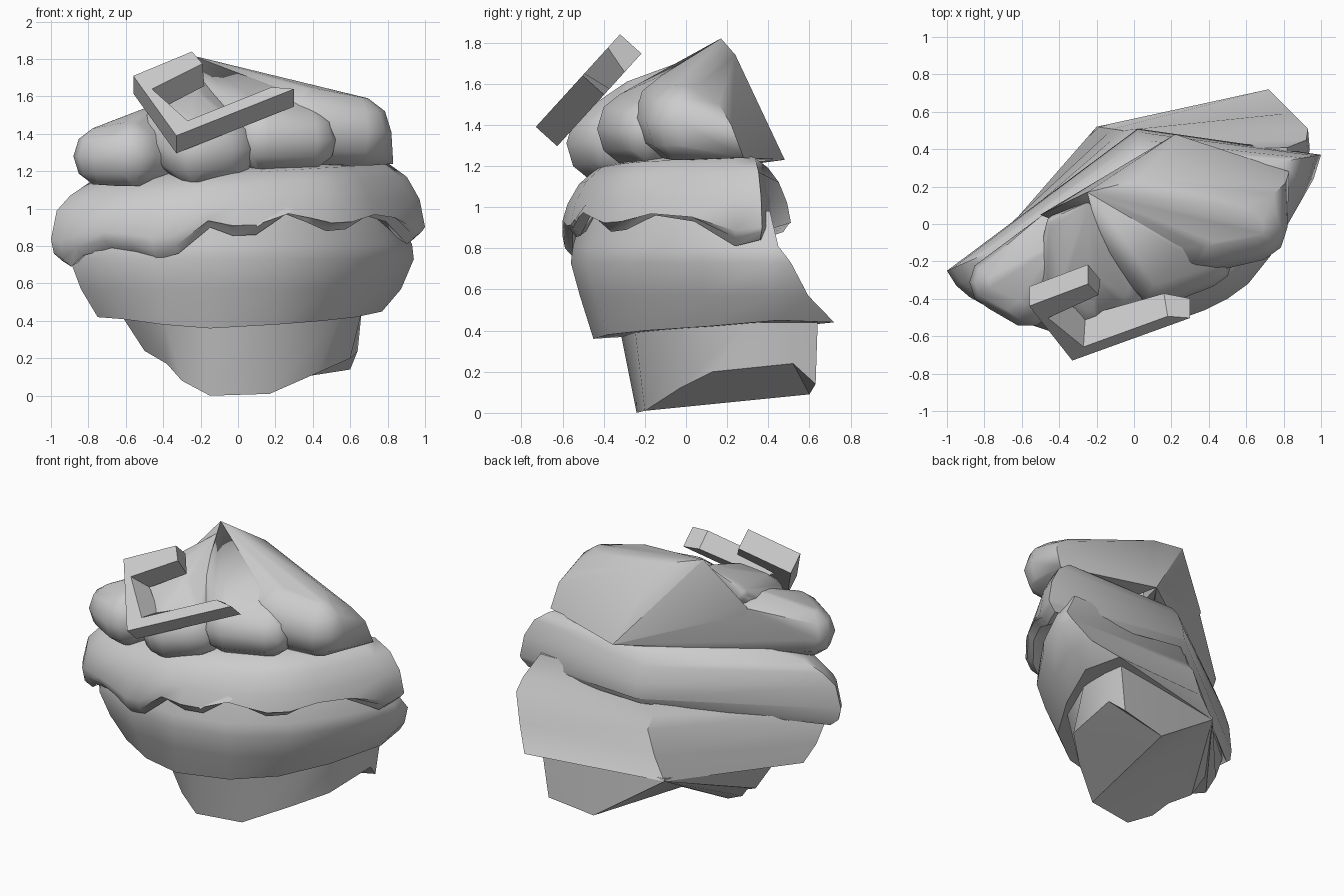
import bpy, bmesh, math
from mathutils import Vector

if "Cube" in bpy.data.objects:
    bpy.data.objects.remove(bpy.data.objects["Cube"])

grey = bpy.data.materials.new("plain_grey")
grey.diffuse_color = (0.6, 0.6, 0.6, 1)
grey.use_nodes = True
grey.node_tree.nodes["Principled BSDF"].inputs["Base Color"].default_value = grey.diffuse_color


def finish(name, bm, angle=35):
    bmesh.ops.recalc_face_normals(bm, faces=bm.faces)
    me = bpy.data.meshes.new(name)
    bm.to_mesh(me)
    bm.free()
    ob = bpy.data.objects.new(name, me)
    bpy.context.collection.objects.link(ob)
    me.materials.append(grey)
    bpy.ops.object.select_all(action='DESELECT')
    ob.select_set(True)
    bpy.context.view_layer.objects.active = ob
    bpy.ops.object.shade_smooth_by_angle(angle=math.radians(angle))
    return ob


def loft(name, rings, angle=35, hubs=(-1,)):
    """Bridge closed rings; cap the ends as fans from hub points, or flat if none."""
    bm = bmesh.new()
    vs = [[bm.verts.new(p) for p in r] for r in rings]
    n = len(rings[0])
    for a, b in zip(vs, vs[1:]):
        for i in range(n):
            j = (i + 1) % n
            bm.faces.new((a[i], a[j], b[j], b[i]))
    for ring in (vs[0], vs[-1]):
        if not hubs:
            bmesh.ops.triangulate(bm, faces=[bm.faces.new(ring)])
            continue
        rest = list(ring)
        if len(hubs) == 2:
            # The second hub serves the points from hubs[1] up to its own place
            start, own = hubs[1], n - 2
            for i in range(start, own - 1):
                bm.faces.new((ring[own], ring[i], ring[i + 1]))
            rest = ring[:start + 1] + ring[own:]
        for i in range(len(rest) - 2):
            bm.faces.new((rest[-1], rest[i], rest[i + 1]))
    return finish(name, bm, angle)


def hull(name, balls, angle=35):
    """Convex skin around balls given as x, y, z, radius (0 is a point)."""
    bm = bmesh.new()
    for x, y, z, r in balls:
        if r == 0:
            bm.verts.new((x, y, z))
            continue
        for k in range(-2, 3):
            lat = k * math.pi / 5
            for i in range(10):
                a = math.tau * i / 10
                bm.verts.new((x + r * math.cos(lat) * math.cos(a),
                              y + r * math.cos(lat) * math.sin(a),
                              z + r * math.sin(lat) / math.sin(0.4 * math.pi)))
    bmesh.ops.convex_hull(bm, input=bm.verts)
    loose = [v for v in bm.verts if not v.link_faces]
    bmesh.ops.delete(bm, geom=loose, context='VERTS')
    return finish(name, bm, angle)


# Cup: tapered wall, underside fanned to the back corner, notch at lower right
cup_rim = [(-.63, -.05, .44), (-.55, -.17, .43), (-.4, -.26, .42), (-.15, -.32, .4),
           (.25, -.25, .42), (.55, 0, .44), (.66, .3, .44), (.66, .5, .44),
           (.64, .64, .44), (.4, .61, .44), (-.2, .52, .44)]
cup_foot = [(-.5, -.04, .24), (-.38, -.12, .17), (-.3, -.18, .08), (-.15, -.24, 0),
            (.17, -.2, .01), (.42, -.03, .12), (.6, .13, .2), (.64, .52, .24),
            (.6, .63, .14), (.28, .6, .09), (-.2, .52, .42)]
loft("cup", [cup_foot, cup_rim], 40, hubs=(-1, 4))

# Belly: wide bowl with a back that leans in toward the top
low = [(-.75, -.2, .42), (-.62, -.32, .41), (-.4, -.42, .38), (-.15, -.45, .36),
       (.2, -.38, .38), (.45, -.2, .4), (.63, .1, .42), (.77, .45, .45),
       (.72, .72, .44), (-.2, .52, .42)]
wide = [(-.9, -.22), (-.77, -.4), (-.45, -.53), (-.1, -.56), (.25, -.48),
        (.57, -.26), (.8, .08), (.94, .4), (.93, .51), (-.06, .5)]


def belly_ring(t, z, kx=1, front=1, back=1):
    out = []
    for a, b in zip(low, wide):
        x, y = a[0] + (b[0] - a[0]) * t, a[1] + (b[1] - a[1]) * t
        out.append((x * kx, y * (front if y < 0 else back), z))
    return out


loft("belly", [low, belly_ring(.6, .57), belly_ring(1, .73),
               belly_ring(1, .81, .99, .98, .88), belly_ring(1, .98, .88, .9, .8)], 38)

# Lower icing: rounded layer with a wavy drip edge (x, y, drip height)
drip = [(-1, -.25, .72), (-.95, -.33, .69), (-.88, -.39, .75), (-.72, -.48, .79),
        (-.58, -.53, .77), (-.46, -.57, .73), (-.34, -.6, .76), (-.16, -.6, .9),
        (-.03, -.58, .855), (.1, -.56, .86), (.27, -.5, .97), (.38, -.46, .93),
        (.5, -.4, .88), (.61, -.32, .89), (.73, -.17, .96), (.84, .03, .93),
        (.96, .24, .81), (1, .37, .84), (.02, .51, .88)]
cx, cy = .03, .2


def icing_ring(k, height):
    ring = [(cx + (x - cx) * k, cy + (y - cy) * k, height(x, z)) for x, y, z in drip]
    x, y, z = ring[-1]
    ring[-1] = (x, cy + (y - cy) * k, z)
    return ring


loft("lower_icing", [
    icing_ring(.86, lambda x, z: z + .05),
    icing_ring(.94, lambda x, z: z),
    icing_ring(.985, lambda x, z: z + .04),
    icing_ring(1, lambda x, z: z * .55 + .44),
    icing_ring(.97, lambda x, z: 1.02 + .03 * x),
    icing_ring(.9, lambda x, z: 1.12 + .05 * x),
    icing_ring(.8, lambda x, z: 1.19 + .05 * x),
    icing_ring(.6, lambda x, z: 1.23 + .02 * x)], 50)

# Upper icing: overlapping swirl lobes meeting at the peak and back corner
peak, corner = (-.25, .17, 1.82, 0), (.22, .48, 1.23, 0)
ridge = (.04, .24, 1.74, 0)
hull("swirl_right", [peak, corner, ridge, (.83, .28, 1.24, 0), (.81, .22, 1.4, 0),
                     (.75, .16, 1.5, 0), (.6, .09, 1.61, 0),
                     (.64, -.02, 1.41, .18), (.38, -.06, 1.44, .2),
                     (.1, -.06, 1.55, .1)])
hull("swirl_middle", [peak, (-.1, -.1, 1.56, .08), (.22, -.1, 1.49, .14),
                      (.12, -.27, 1.38, .17), (.38, -.19, 1.37, .15),
                      (.1, .2, 1.3, .05)])
hull("swirl_front", [(-.42, 0, 1.57, .05), (-.35, -.28, 1.39, .18),
                     (-.23, -.41, 1.31, .18), (-.08, -.34, 1.32, .17),
                     (-.22, -.24, 1.45, .16), (.1, .2, 1.3, .05), (-.24, .12, 1.76, 0)])
hull("swirl_left", [corner, (-.73, -.31, 1.28, .15), (-.57, -.38, 1.29, .17),
                    (-.42, -.12, 1.5, .06), (-.5, .04, 1.5, 0)])
hull("swirl_back", [corner, ridge, peak, (-.5, .05, 1.51, 0),
                    (-.45, .02, 1.3, 0), (0, -.15, 1.3, 0), (-.1, -.1, 1.6, 0)])

# Frame: tilted open square bracket with inner walls that slope inward
into = Vector((0, .104, -.094))


def tilt(outline, shift):
    return [Vector((x, -.73 + (z - 1.39) * .91, z)) + into * shift for x, z in outline]


front = [(-.56, 1.71), (-.246, 1.84), (-.19, 1.775), (-.46, 1.64),
         (-.27, 1.47), (.18, 1.65), (.3, 1.64), (-.33, 1.39)]
rear = front[:2] + [(-.18, 1.75), (-.39, 1.64), (-.26, 1.54), (.16, 1.67)] + front[6:]
loft("frame", [tilt(front, 0), tilt(rear, 1)], 20, hubs=())
